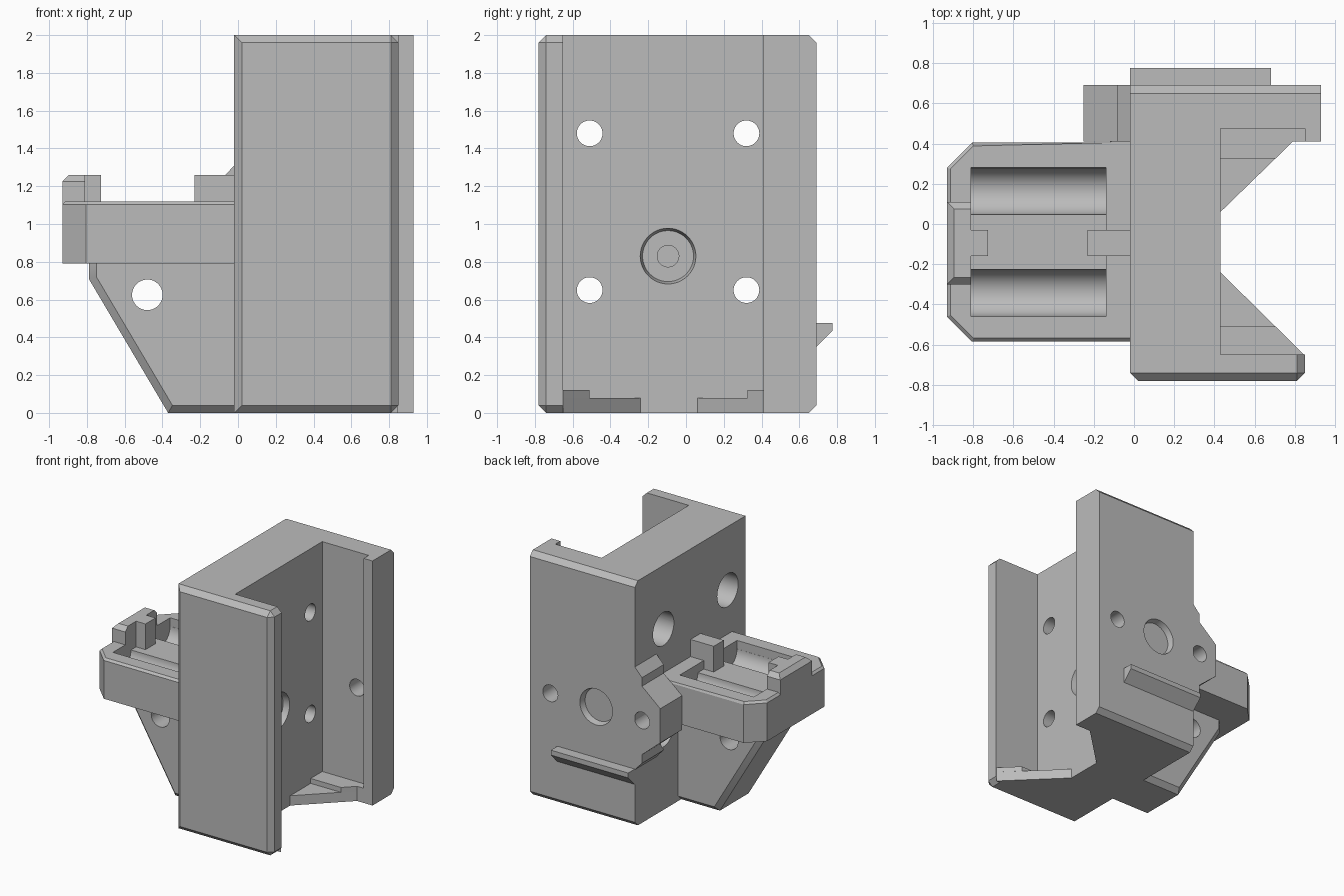
import bpy, bmesh, math
from mathutils import Matrix, Vector

cube = bpy.data.objects.get("Cube")
if cube:
    bpy.data.objects.remove(cube, do_unlink=True)

GREY = (0.5, 0.5, 0.5, 1)
mat = bpy.data.materials.new("plain grey plastic")
mat.use_nodes = True
mat.diffuse_color = GREY
mat.node_tree.nodes["Principled BSDF"].inputs["Base Color"].default_value = GREY

# Order in which (profile u, profile v, depth) become x, y, z
PLACE = {
    "X": lambda u, v, d: (d, u, v),
    "Y": lambda u, v, d: (u, d, v),
    "Z": lambda u, v, d: (u, v, d),
}


def finish(name, bm):
    bmesh.ops.recalc_face_normals(bm, faces=bm.faces)
    mesh = bpy.data.meshes.new(name)
    bm.to_mesh(mesh)
    bm.free()
    mesh.materials.append(mat)
    obj = bpy.data.objects.new(name, mesh)
    bpy.context.collection.objects.link(obj)
    return obj


def prism(name, axis, outline, lo, hi, rule=None, width=0.04):
    """Extrude an outline along an axis; chamfer the edges whose two ends meet the rule."""
    bm = bmesh.new()
    face = bm.faces.new([bm.verts.new(PLACE[axis](u, v, lo)) for u, v in outline])
    top = bmesh.ops.extrude_face_region(bm, geom=[face])["geom"]
    shift = Vector(PLACE[axis](0, 0, hi - lo))
    bmesh.ops.translate(bm, vec=shift, verts=[g for g in top if isinstance(g, bmesh.types.BMVert)])
    bmesh.ops.recalc_face_normals(bm, faces=bm.faces)
    if rule:
        edges = [e for e in bm.edges if rule(e.verts[0].co, e.verts[1].co)]
        bmesh.ops.bevel(bm, geom=edges, offset=width, segments=1, affect='EDGES')
    return finish(name, bm)


def box(name, x, y, z, rule=None, width=0.04):
    rect = [(x[0], y[0]), (x[1], y[0]), (x[1], y[1]), (x[0], y[1])]
    return prism(name, "Z", rect, z[0], z[1], rule, width)


def rod(axis, u, v, r, lo, hi, r2=None):
    """Round cutter along an axis, optionally tapered towards hi."""
    bm = bmesh.new()
    n = 48
    rings = [[bm.verts.new(PLACE[axis](u + rad * math.cos(i * math.tau / n),
                                       v + rad * math.sin(i * math.tau / n), d))
              for i in range(n)] for rad, d in ((r, lo), (r2 or r, hi))]
    for i in range(n):
        j = (i + 1) % n
        bm.faces.new((rings[0][i], rings[0][j], rings[1][j], rings[1][i]))
    bm.faces.new(rings[0])
    bm.faces.new(rings[1])
    return finish("cutter", bm)


def cut(obj, cutters):
    for c in cutters:
        c.hide_render = True
        m = obj.modifiers.new("cut", 'BOOLEAN')
        m.operation, m.solver, m.object = 'DIFFERENCE', 'EXACT', c
    bpy.context.view_layer.update()
    result = bpy.data.meshes.new_from_object(
        obj.evaluated_get(bpy.context.evaluated_depsgraph_get()))
    obj.modifiers.clear()
    obj.data = result
    for c in cutters:
        bpy.data.objects.remove(c, do_unlink=True)
    bpy.ops.object.select_all(action='DESELECT')
    obj.select_set(True)
    bpy.context.view_layer.objects.active = obj
    bpy.ops.object.shade_smooth_by_angle(angle=math.radians(25))


# Key planes
LEFT, INNER, MID_Y = -0.02, 0.43, -0.095
SCREWS = [(y, z) for y in (-0.51, 0.32) for z in (0.65, 1.48)]


def screw_cutters():
    cutters = [rod("X", y, z, 0.068, -0.3, 0.6) for y, z in SCREWS]
    return cutters + [rod("X", y, z, 0.135, -0.3, 0.2) for y, z in SCREWS]


# Main channel, with chamfered front face, back rims and front wall end
def channel_rule(a, b):
    level = abs(a.z - b.z) < 0.01
    front = a.y < -0.77 and b.y < -0.77
    back = a.y > 0.68 and b.y > 0.68 and level
    end = min(a.x, b.x) > 0.84 and max(a.y, b.y) < -0.64 and level
    return front or back or end


channel = prism("main_channel", "Z", [
    (LEFT, -0.78), (0.85, -0.78), (0.85, -0.65), (INNER, -0.65), (INNER, 0.475),
    (0.85, 0.475), (0.85, 0.41), (0.93, 0.41), (0.93, 0.69), (LEFT, 0.69)],
    0, 2, channel_rule)
cut(channel, screw_cutters() + [
    rod("X", MID_Y, 0.83, 0.135, 0.38, 0.44, 0.15),
    rod("X", MID_Y, 0.83, 0.057, 0.36, 0.4),
    rod("Y", 0.33, 0.89, 0.135, 0.64, 0.70, 0.15),
    rod("Y", 0.745, 0.89, 0.068, 0.44, 0.75)])

# Stepped corner webs at the foot of the channel
prism("back_web", "Z", [(INNER, 0.06), (0.79, 0.41), (0.85, 0.41), (0.85, 0.475),
                        (INNER, 0.475)], 0, 0.08)
prism("back_web_step", "Z", [(INNER, 0.325), (0.705, 0.325), (0.79, 0.41), (0.85, 0.41),
                             (0.85, 0.475), (INNER, 0.475)], 0.08, 0.12)
prism("front_web", "Z", [(INNER, -0.24), (0.845, -0.65), (INNER, -0.65)], 0, 0.08)
prism("front_web_step", "Z", [(INNER, -0.51), (0.705, -0.51), (0.845, -0.65),
                              (INNER, -0.65)], 0.08, 0.12)

# Rib across the back face
prism("back_rib", "X", [(0.69, 0.35), (0.775, 0.435), (0.775, 0.475), (0.69, 0.475)],
      LEFT, 0.68)

# Screw ear beside the back wall
ear = prism("screw_ear", "Y", [(LEFT, 0.47), (-0.085, 0.54), (-0.085, 0.61), (-0.25, 0.75),
                               (-0.25, 1.03), (-0.085, 1.17), (-0.085, 1.24), (LEFT, 1.31)],
            0.41, 0.69)
cut(ear, [rod("Y", -0.085, 0.89, 0.068, 0.3, 0.8),
          rod("X", 0.32, 0.65, 0.135, -0.4, 0.1)])

# Side arm with two rounded troughs in a shallow pocket
arm = prism("side_arm", "Z", [
    (LEFT, -0.585), (-0.805, -0.585), (-0.93, -0.46), (-0.93, 0.28), (-0.805, 0.405),
    (-0.12, 0.405), (-0.12, 0.47), (LEFT, 0.47)], 0.79, 1.12,
    lambda a, b: min(a.z, b.z) > 1.1 and min(a.x, b.x) < -0.2, 0.017)
pocket = box("cutter", (-0.81, -0.14), (-0.46, 0.28), (1.05, 1.3))
cut(arm, [pocket] + [rod("X", y, 1.051, 0.1165, -0.81, -0.14) for y in (-0.3425, 0.1625)])

# Raised stops at both ends of the troughs
box("end_stop", (-0.93, -0.81), (-0.30, 0.11), (1.1, 1.26),
    lambda a, b: min(a.z, b.z) > 1.25 and (abs(a.y - b.y) < 0.01 or max(a.x, b.x) < -0.9),
    0.035)
box("end_stop_key", (-0.82, -0.725), (-0.16, -0.03), (1.04, 1.26))
box("inner_stop", (-0.23, LEFT), (-0.16, -0.03), (1.04, 1.26))


# Tapered gusset under the arm, chamfered along its free outline
def gusset_rule(a, b):
    flat = abs(a.y - b.y) < 0.01
    return flat and max(a.z, b.z) < 0.8 and not (a.z > 0.78 and b.z > 0.78) \
        and not (a.x > -0.1 and b.x > -0.1)


gusset = prism("arm_gusset", "Y", [(LEFT, 0), (-0.37, 0), (-0.79, 0.71), (-0.79, 0.79),
                                   (LEFT, 0.79)], -0.32, 0.13, gusset_rule)
cut(gusset, [rod("Y", -0.48, 0.625, 0.081, -0.5, 0.4)])
